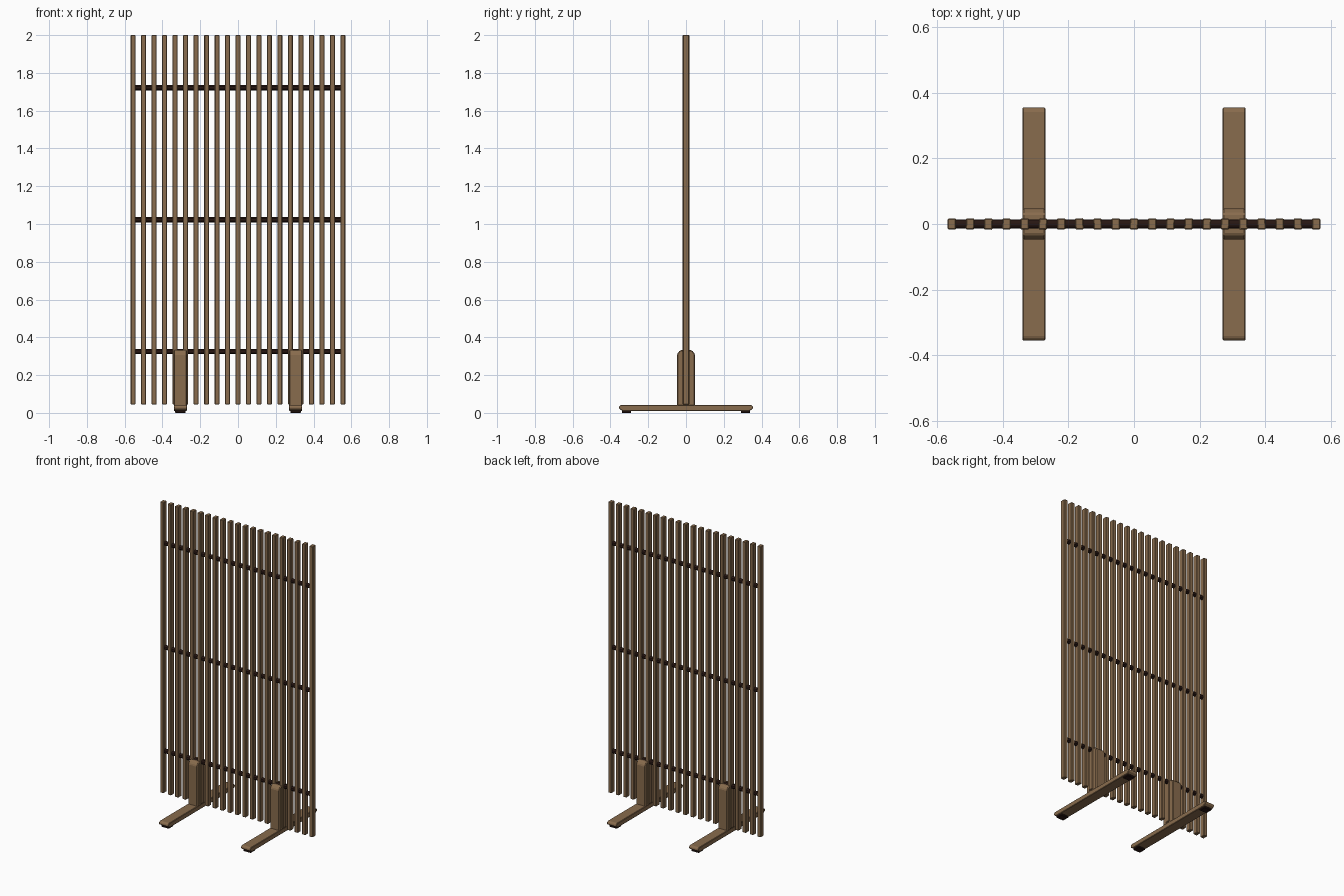
import bpy, bmesh, math, random
from mathutils import Matrix

random.seed(4)
cube = bpy.data.objects.get("Cube")
if cube:
    bpy.data.objects.remove(cube, do_unlink=True)


def material(name, rgb):
    m = bpy.data.materials.new(name)
    m.use_nodes = True
    m.diffuse_color = (*rgb, 1)
    m.node_tree.nodes["Principled BSDF"].inputs["Base Color"].default_value = (*rgb, 1)
    return m


wood = material("warm wood", (0.25, 0.15, 0.075))
dark = material("dark brown", (0.02, 0.008, 0.006))


def finish(bm, name, mat, bevel=0, segments=1):
    mesh = bpy.data.meshes.new(name)
    bmesh.ops.recalc_face_normals(bm, faces=bm.faces)
    bm.to_mesh(mesh)
    bm.free()
    mesh.materials.append(mat)
    ob = bpy.data.objects.new(name, mesh)
    bpy.context.collection.objects.link(ob)
    if bevel:
        mod = ob.modifiers.new("soft edges", "BEVEL")
        mod.width, mod.segments = bevel, segments
    return ob


def add_box(bm, size, centre, turn=0):
    matrix = (Matrix.Translation(centre) @ Matrix.Rotation(turn, 4, "Z")
              @ Matrix.Diagonal((*size, 1)))
    bmesh.ops.create_cube(bm, size=1, matrix=matrix)


def extrude_profile(name, points, x, width, bevel):
    # Side profile in y and z, extruded along x
    bm = bmesh.new()
    face = bm.faces.new([bm.verts.new((x - width / 2, y, z)) for y, z in points])
    new = bmesh.ops.extrude_face_region(bm, geom=[face])["geom"]
    verts = [v for v in new if isinstance(v, bmesh.types.BMVert)]
    bmesh.ops.translate(bm, verts=verts, vec=(width, 0, 0))
    return finish(bm, name, wood, bevel)


def mirrored(half):
    return half + [(-y, z) for y, z in reversed(half)]


# Upright slats, each turned very slightly
COUNT, PITCH = 21, 0.0555
for i in range(COUNT):
    bm = bmesh.new()
    x = (i - (COUNT - 1) / 2) * PITCH
    turn = math.radians(random.uniform(-4, 4)) if 0 < i < COUNT - 1 else 0
    add_box(bm, (0.026, 0.034, 1.955), (x, 0, 1.0225), turn)
    finish(bm, f"slat_{i + 1}", wood, 0.003)

# Round rods threaded through the slats
for name, z in (("lower", 0.325), ("middle", 1.022), ("upper", 1.722)):
    bm = bmesh.new()
    bmesh.ops.create_cone(
        bm, cap_ends=True, segments=12, radius1=0.014, radius2=0.014, depth=1.1,
        matrix=Matrix.Translation((0, 0, z)) @ Matrix.Rotation(math.pi / 2, 4, "Y"))
    rod = finish(bm, f"{name}_rod", dark)
    bpy.context.view_layer.objects.active = rod
    rod.select_set(True)
    bpy.ops.object.shade_smooth_by_angle()
    rod.select_set(False)

# Feet, posts and pads on both sides
foot_half = [(0.335, 0.01), (0.355, 0.022), (0.355, 0.034), (0.345, 0.042)]
post_half = [(0.047, 0.036), (0.047, 0.312), (0.032, 0.332)]
for side, x in (("right", -0.305), ("left", 0.305)):
    extrude_profile(f"{side}_foot", mirrored(foot_half), x, 0.07, 0.003)
    extrude_profile(f"{side}_post", mirrored(post_half), x, 0.07, 0.005)
    for end, y in (("front", -0.315), ("back", 0.315)):
        bm = bmesh.new()
        add_box(bm, (0.056, 0.05, 0.014), (x, y, 0.007))
        finish(bm, f"{side}_{end}_pad", dark, 0.003)
